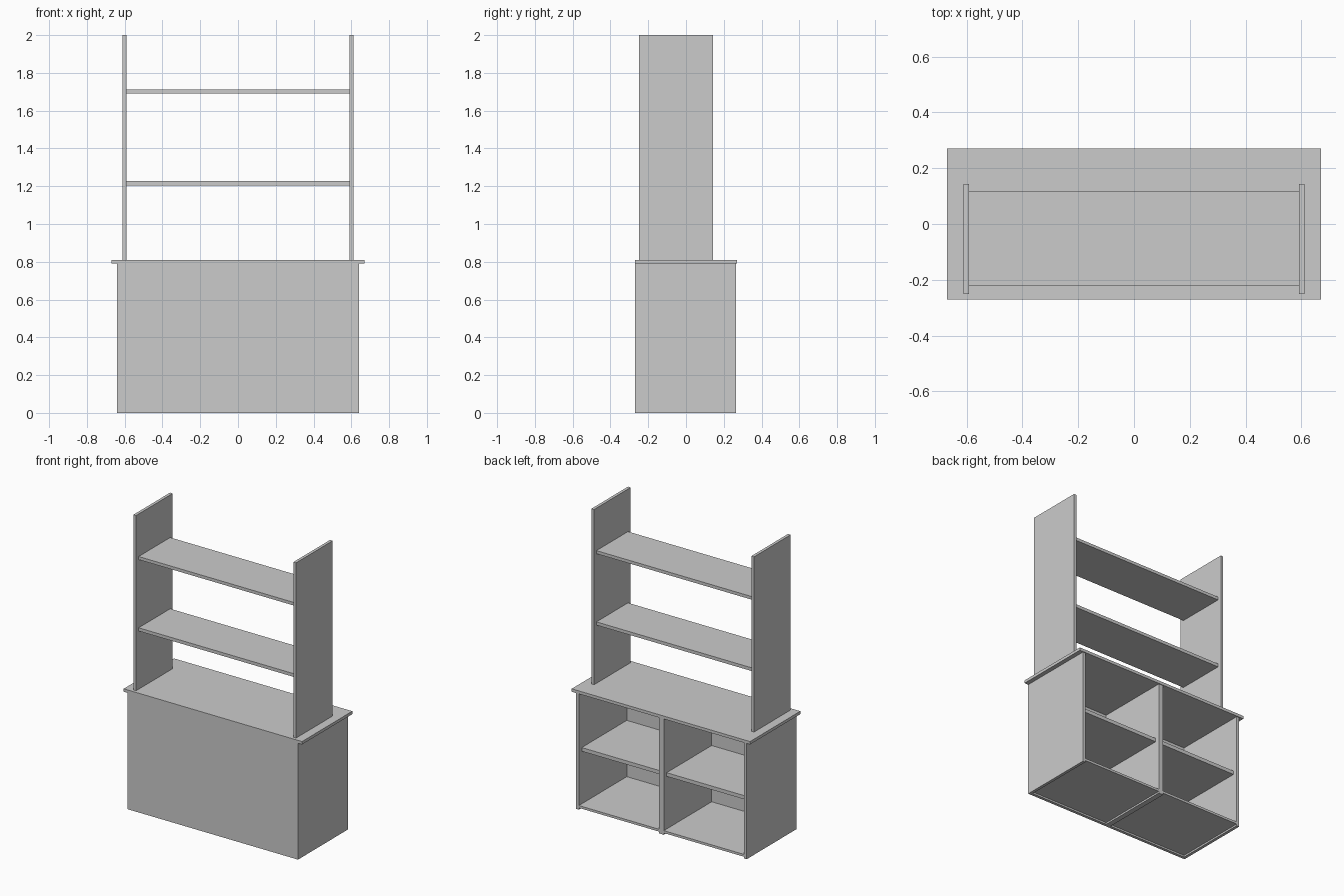
import bpy
import bmesh
from mathutils import Vector

if "Cube" in bpy.data.objects:
    bpy.data.objects.remove(bpy.data.objects["Cube"])


def box(name, x, y, z):
    """Axis-aligned board given its (min, max) range on each axis."""
    lo, hi = Vector((x[0], y[0], z[0])), Vector((x[1], y[1], z[1]))
    size, centre = hi - lo, (hi + lo) / 2
    bm = bmesh.new()
    bmesh.ops.create_cube(bm, size=1)
    bmesh.ops.scale(bm, vec=size, verts=bm.verts)
    mesh = bpy.data.meshes.new(name)
    bm.to_mesh(mesh)
    bm.free()
    obj = bpy.data.objects.new(name, mesh)
    obj.location = centre
    bpy.context.collection.objects.link(obj)
    return obj


def sided(side, a, b):
    """Range a..b on the right, mirrored on the left."""
    return (a, b) if side > 0 else (-b, -a)


BACK = 0.264        # open side of the cabinet
SLAB = 0.79         # underside of the worktop
TOP = 0.81          # upper face of the worktop

# Worktop, closed front panel and central divider
box("worktop", (-0.67, 0.67), (-0.27, 0.27), (SLAB, TOP))
box("front_panel", (-0.64, 0.64), (-0.27, -0.25), (0, SLAB))
box("divider", (-0.018, 0.018), (-0.25, BACK), (0, SLAB))

for side, label in ((-1, "left"), (1, "right")):
    # Cabinet side, floor and inner shelf of each bay
    box(label + "_cabinet_side", sided(side, 0.62, 0.64), (-0.25, BACK), (0, SLAB))
    box(label + "_cabinet_floor", sided(side, 0.018, 0.62), (-0.25, BACK), (0.012, 0.028))
    box(label + "_cabinet_shelf", sided(side, 0.018, 0.62), (-0.25, 0.233), (0.385, 0.41))
    # Tall upright of the open shelving
    box(label + "_upright", sided(side, 0.591, 0.611), (-0.25, 0.143), (TOP, 2.0))

# Open shelves between the uprights
for label, z in (("lower", (1.205, 1.227)), ("upper", (1.69, 1.711))):
    box(label + "_open_shelf", (-0.591, 0.591), (-0.222, 0.117), z)
